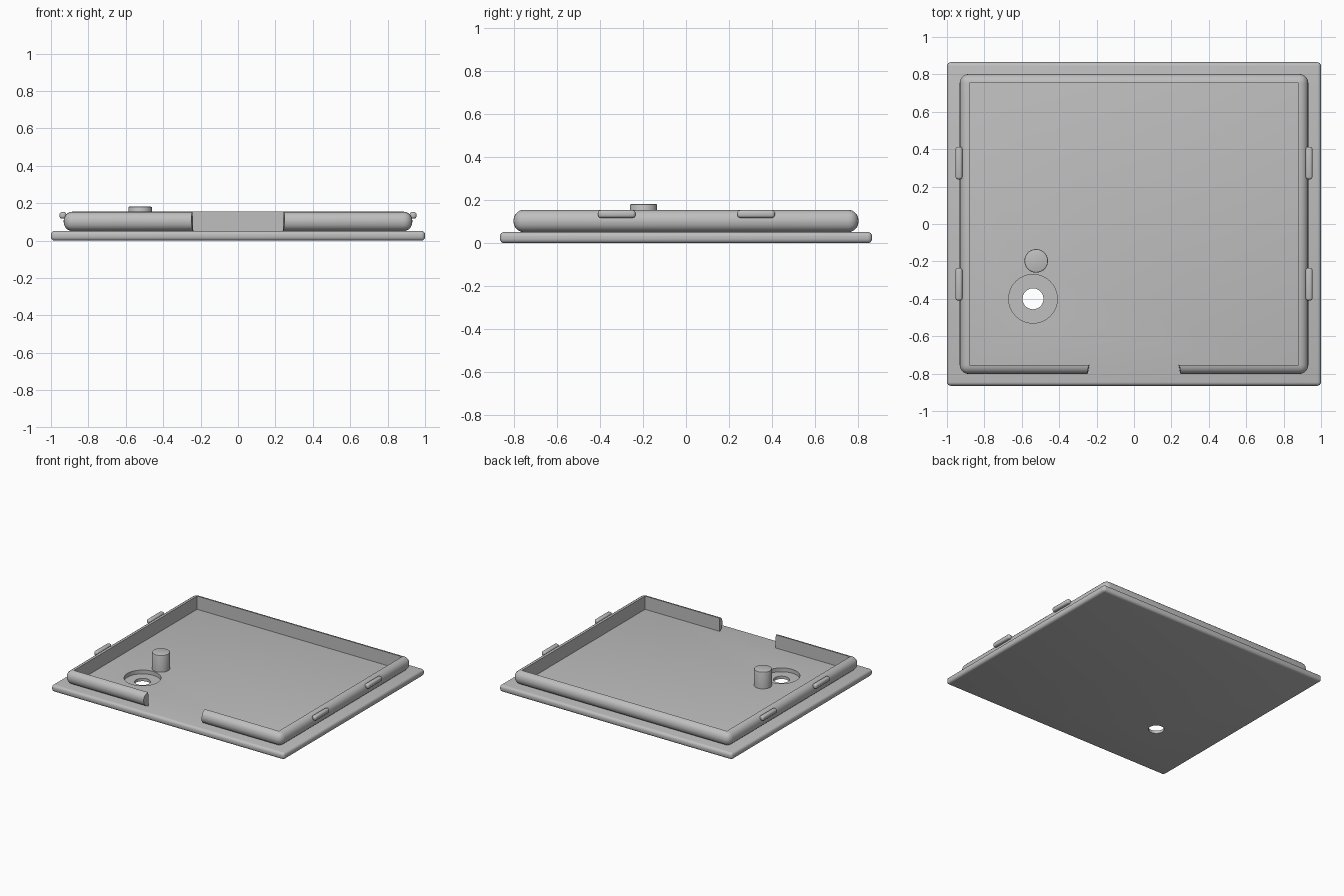
import bpy
import bmesh
import math
from mathutils import Matrix, Vector

default = bpy.data.objects.get("Cube")
if default:
    bpy.data.objects.remove(default, do_unlink=True)

grey = bpy.data.materials.new("light grey")
grey.use_nodes = True
COLOUR = (0.52, 0.52, 0.52, 1)
grey.diffuse_color = COLOUR
grey.node_tree.nodes["Principled BSDF"].inputs["Base Color"].default_value = COLOUR


def finish(name, bm):
    bmesh.ops.recalc_face_normals(bm, faces=bm.faces[:])
    mesh = bpy.data.meshes.new(name)
    bm.to_mesh(mesh)
    bm.free()
    mesh.materials.append(grey)
    ob = bpy.data.objects.new(name, mesh)
    bpy.context.scene.collection.objects.link(ob)
    return ob


def box(name, low, high, bevel=0, segments=4):
    """Box between two corners, with optional rounded edges."""
    low, high = Vector(low), Vector(high)
    bm = bmesh.new()
    bmesh.ops.create_cube(bm, size=1, matrix=Matrix.Translation((low + high) / 2)
                          @ Matrix.Diagonal((*(high - low), 1)))
    if bevel:
        bmesh.ops.bevel(bm, geom=bm.edges[:], offset=bevel, segments=segments,
                        profile=0.5, affect='EDGES')
    return finish(name, bm)


def cylinder(name, x, y, bottom, top, radius, bevel=0):
    bm = bmesh.new()
    bmesh.ops.create_cone(bm, cap_ends=True, segments=48, radius1=radius, radius2=radius,
                          depth=top - bottom,
                          matrix=Matrix.Translation((x, y, (bottom + top) / 2)))
    if bevel:
        edges = [e for e in bm.edges if all(v.co.z > top - 0.001 for v in e.verts)]
        bmesh.ops.bevel(bm, geom=edges, offset=bevel, segments=2, profile=0.5, affect='EDGES')
    return finish(name, bm)


def select(ob):
    bpy.ops.object.select_all(action='DESELECT')
    ob.select_set(True)
    bpy.context.view_layer.objects.active = ob


def cut(ob, cutter):
    cutter.hide_render = True
    mod = ob.modifiers.new("cut", 'BOOLEAN')
    mod.operation = 'DIFFERENCE'
    mod.solver = 'EXACT'
    mod.object = cutter
    select(ob)
    bpy.ops.object.modifier_apply(modifier=mod.name)
    bpy.data.objects.remove(cutter, do_unlink=True)


FLOOR = 0.052

# Base plate with a countersunk screw hole
plate = box("base_plate", (-1, -0.865, 0), (1, 0.865, FLOOR), 0.02)
cut(plate, cylinder("recess_cutter", -0.54, -0.4, 0.022, 0.2, 0.13))
cut(plate, cylinder("hole_cutter", -0.54, -0.4, -0.1, 0.2, 0.056))

# Raised rim: rounded outside, straight inside
rim = box("raised_rim", (-0.932, -0.802, FLOOR - 0.001), (0.932, 0.802, 0.155), 0.048, 5)
cut(rim, box("inside_cutter", (-0.88, -0.755, -0.1), (0.88, 0.755, 0.3)))

# Front notch, slightly wider towards the outside
notch = box("notch_cutter", (-0.265, -0.85, 0.03), (0.265, -0.7, 0.3))
for v in notch.data.vertices:
    if v.co.y > -0.75:
        v.co.x *= 0.9
    if v.co.z < 0.1:
        v.co.x *= 0.96
cut(rim, notch)

# Locating post
post = cylinder("locating_post", -0.523, -0.197, FLOOR - 0.01, 0.182, 0.063, 0.006)
parts = [plate, rim, post]

# Snap clips on both sides
for side, label in ((1, "left"), (-1, "right")):
    for y, place in ((-0.322, "front"), (0.326, "back")):
        xs = sorted((side * 0.918, side * 0.954))
        parts.append(box(f"{place}_{label}_clip", (xs[0], y - 0.087, 0.118),
                         (xs[1], y + 0.087, 0.153), 0.012, 3))

for ob in parts:
    select(ob)
    bpy.ops.object.shade_smooth_by_angle(angle=math.radians(35))
